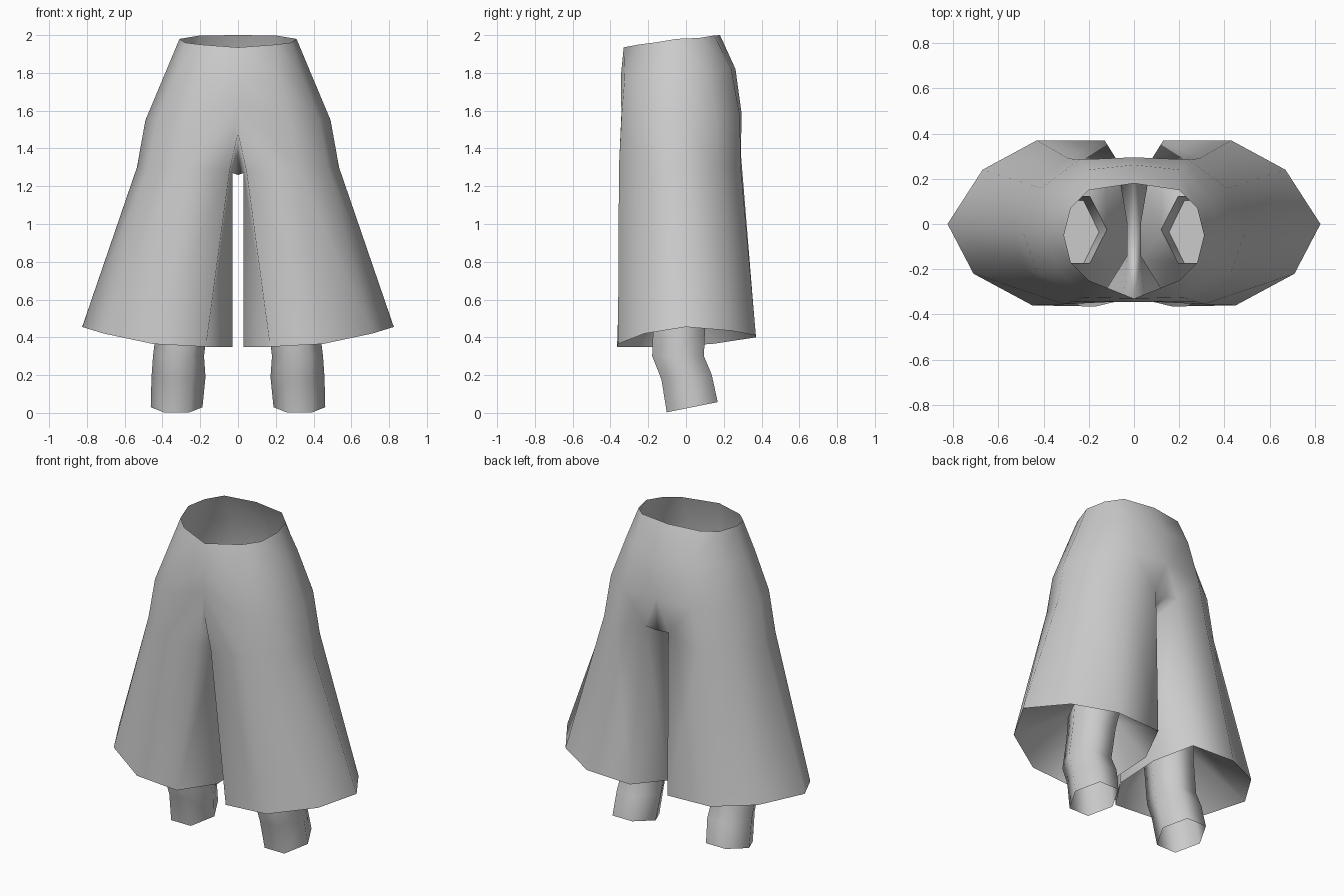
import bpy, bmesh, math

if "Cube" in bpy.data.objects:
    bpy.data.objects.remove(bpy.data.objects["Cube"], do_unlink=True)

grey = bpy.data.materials.new("plain grey")
grey.use_nodes = True
colour = (0.6, 0.6, 0.6, 1)
grey.diffuse_color = colour
grey.node_tree.nodes["Principled BSDF"].inputs["Base Color"].default_value = colour


def finish(name, bm, angle):
    """Turn a left-half mesh into a mirrored, smooth object."""
    bmesh.ops.recalc_face_normals(bm, faces=bm.faces)
    mesh = bpy.data.meshes.new(name)
    bm.to_mesh(mesh)
    bm.free()
    mesh.materials.append(grey)
    ob = bpy.data.objects.new(name, mesh)
    bpy.context.collection.objects.link(ob)
    mirror = ob.modifiers.new("mirror", 'MIRROR')
    mirror.use_clip = True
    mirror.merge_threshold = 0.001
    bpy.ops.object.select_all(action='DESELECT')
    ob.select_set(True)
    bpy.context.view_layer.objects.active = ob
    bpy.ops.object.shade_smooth_by_angle(angle=math.radians(angle))


def hexagon(z, cx, cy, half_w, half_d, tilt):
    """Six points round a leg, starting at the outer side."""
    points = []
    for k in range(6):
        a = math.radians(60 * k)
        dy = half_d * math.sin(a) / math.sin(math.radians(60))
        points.append((cx + half_w * math.cos(a), cy + dy, z + tilt * dy))
    return points


# Trousers: half rings from front centre, round the outside, to back centre
waist = [(0, -.33, 1.935), (.2, -.25, 1.95), (.28, -.17, 1.96), (.31, -.05, 1.98),
         (.28, .07, 1.985), (.2, .15, 1.998), (0, .18, 2.0)]
hips = [(0, -.345, 1.78), (.22, -.325, 1.77), (.34, -.2, 1.78), (.385, -.04, 1.80),
        (.33, .12, 1.81), (.2, .24, 1.82), (0, .262, 1.82)]
seat = [(0, -.34, 1.63), (.27, -.342, 1.56), (.43, -.21, 1.55), (.49, -.04, 1.55),
        (.41, .16, 1.56), (.24, .285, 1.57), (0, .295, 1.58)]
thigh = [(.045, -.335, 1.28), (.31, -.355, 1.3), (.475, -.21, 1.3), (.535, -.03, 1.3),
         (.45, .17, 1.3), (.29, .29, 1.3), (.08, .29, 1.38)]
hem = [(.17, -.365, .35), (.45, -.36, .365), (.71, -.22, .42), (.825, 0, .455),
       (.67, .24, .435), (.43, .37, .41), (.13, .37, .40),
       (.03, .14, .365), (.03, -.16, .35)]
inner_top = [(.03, 0, 1.27), (.03, -.14, 1.27)]

bm = bmesh.new()
rings = [[bm.verts.new(p) for p in r] for r in (waist, hips, seat, thigh)]
for a, b in zip(rings, rings[1:]):
    for i in range(6):
        bm.faces.new((a[i], a[i + 1], b[i + 1], b[i]))

# Flared leg, closed round the inside
top = rings[-1] + [bm.verts.new(p) for p in inner_top]
low = [bm.verts.new(p) for p in hem]
for i in range(9):
    j = (i + 1) % 9
    bm.faces.new((top[i], top[j], low[j], low[i]))

# Crotch: arched at the front, lowest in the middle, wider at the back
front_arch = bm.verts.new((0, -.335, 1.48))
mid = bm.verts.new((0, -.07, 1.26))
back_low = bm.verts.new((0, .285, 1.37))
bm.faces.new((rings[2][0], top[0], front_arch))
bm.faces.new((front_arch, top[0], top[8]))
bm.faces.new((front_arch, top[8], mid))
bm.faces.new((top[8], top[7], mid))
bm.faces.new((top[7], top[6], back_low, mid))
bm.faces.new((rings[2][6], back_low, top[6]))
finish("trousers", bm, 180)

# Lower legs, open at the foot: z, centre, half sizes, tilt
leg_top = (.65, .27, -.025, .15, .147, 0)
sections = [(.03, .325, .033, .137, .135, .2), (.19, .315, .003, .143, .133, .1),
            (.30, .315, -.042, .135, .137, 0), (.50, .29, -.035, .135, .138, 0), leg_top]
bm = bmesh.new()
rings = [[bm.verts.new(p) for p in hexagon(*s)] for s in sections]
for a, b in zip(rings, rings[1:]):
    for i in range(6):
        j = (i + 1) % 6
        bm.faces.new((a[i], a[j], b[j], b[i]))
# Flat closing panel inside each leg
bm.faces.new([bm.verts.new(v.co) for v in rings[3]])
finish("lower_legs", bm, 75)

# Lining from the hem up to the top of each lower leg
bm = bmesh.new()
outer = [bm.verts.new(p) for p in hem]
inner = [bm.verts.new(p) for p in hexagon(*leg_top)]
partner = [4, 5, 5, 0, 1, 1, 2, 3, 3]
for i in range(9):
    j = (i + 1) % 9
    corners = [outer[i], outer[j], inner[partner[j]]]
    if partner[i] != partner[j]:
        corners.append(inner[partner[i]])
    bm.faces.new(corners)
finish("leg_lining", bm, 60)
